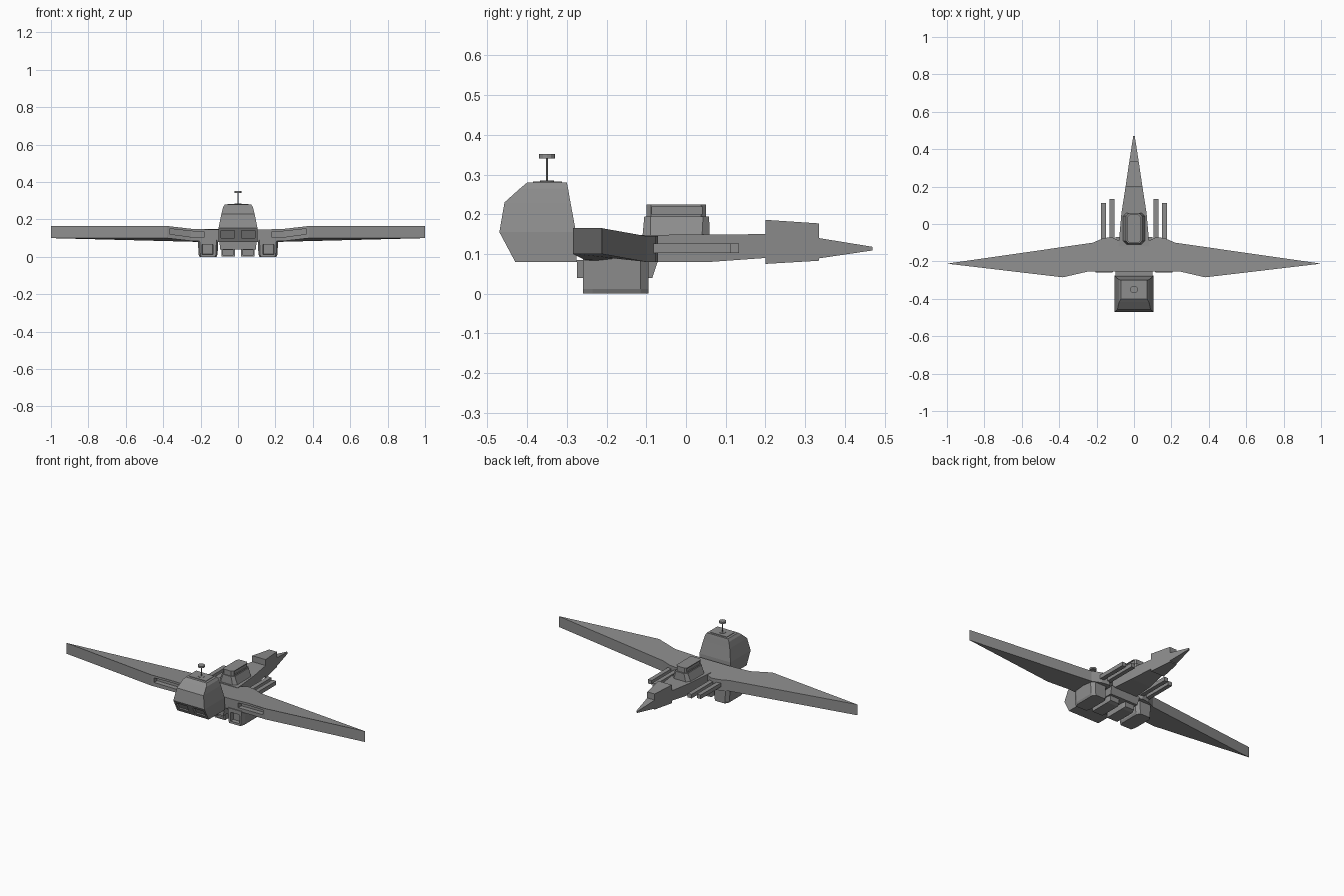
import bpy, bmesh, math

cube = bpy.data.objects.get("Cube")
if cube:
    bpy.data.objects.remove(cube, do_unlink=True)

grey = bpy.data.materials.new("hull grey")
grey.use_nodes = True
colour = (0.27, 0.27, 0.27, 1)
grey.diffuse_color = colour
grey.node_tree.nodes["Principled BSDF"].inputs["Base Color"].default_value = colour


def loft(name, rings):
    """Skin a stack of matching rings and cap both ends."""
    bm = bmesh.new()
    loops = [[bm.verts.new(p) for p in ring] for ring in rings]
    n = len(loops[0])
    for a, b in zip(loops, loops[1:]):
        for i in range(n):
            j = (i + 1) % n
            bm.faces.new((a[i], a[j], b[j], b[i]))
    bm.faces.new(loops[0])
    bm.faces.new(loops[-1])
    bmesh.ops.recalc_face_normals(bm, faces=bm.faces)
    mesh = bpy.data.meshes.new(name)
    bm.to_mesh(mesh)
    bm.free()
    ob = bpy.data.objects.new(name, mesh)
    bpy.context.collection.objects.link(ob)
    mesh.materials.append(grey)
    return ob


def z_loft(name, sections, cx=0):
    """Sections: height, half width, front y, back y."""
    return loft(name, [[(cx - h, a, z), (cx + h, a, z), (cx + h, b, z), (cx - h, b, z)]
                       for z, h, a, b in sections])


def y_loft(name, sections, cx=0):
    """Sections: y, half width, bottom z, top z."""
    return loft(name, [[(cx - h, y, a), (cx + h, y, a), (cx + h, y, b), (cx - h, y, b)]
                       for y, h, a, b in sections])


def cut(target, cutter):
    cutter.hide_render = True
    cutter.hide_viewport = True
    cutter.display_type = 'WIRE'
    mod = target.modifiers.new("recess", 'BOOLEAN')
    mod.operation = 'DIFFERENCE'
    mod.solver = 'EXACT'
    mod.object = cutter
    # bake the recess into the mesh, then drop the cutter
    bpy.context.view_layer.update()
    graph = bpy.context.evaluated_depsgraph_get()
    mesh = bpy.data.meshes.new_from_object(target.evaluated_get(graph))
    target.modifiers.clear()
    target.data = mesh
    bpy.data.objects.remove(cutter, do_unlink=True)


def cylinder(name, radius, z0, z1, y, sides):
    ring = [(radius * math.cos(t), y + radius * math.sin(t))
            for t in (2 * math.pi * i / sides for i in range(sides))]
    return loft(name, [[(a, b, z) for a, b in ring] for z in (z0, z1)])


# Wing: right half outline mirrored, with the outer panels raised
half = [(0.25, -0.255, 0.085), (0.38, -0.285, 0.1), (1, -0.212, 0.1),
        (0.22, -0.1, 0.08), (0.165, -0.076, 0.08), (0.12, -0.07, 0.08), (0.08, -0.09, 0.08)]
half.insert(0, (0.11, -0.255, 0.08))
outline = half + [(-x, y, z) for x, y, z in reversed(half)]
wing = loft("wing", [[(x, y, z + t) for x, y, z in outline] for t in (0, 0.065)])

# Intake slots in the wing's leading edge
for s in (1, -1):
    slot = [(0.18, -0.255, 0.105, 0.134), (0.25, -0.255, 0.106, 0.137), (0.365, -0.282, 0.122, 0.15)]
    cut(wing, loft("slot_cutter", [[(s * x, y - 0.02, a), (s * x, y + 0.03, a),
                                    (s * x, y + 0.03, b), (s * x, y - 0.02, b)]
                                   for x, y, a, b in slot]))

# Bridge block
bridge = z_loft("bridge", [(0.08, 0.105, -0.43, -0.275), (0.155, 0.104, -0.47, -0.277),
                           (0.23, 0.089, -0.457, -0.291), (0.265, 0.08, -0.418, -0.297),
                           (0.28, 0.07, -0.4, -0.3)])
for s in (1, -1):
    cut(bridge, z_loft("window_cutter", [(0.1, 0.036, -0.5, -0.427), (0.14, 0.036, -0.5, -0.448)],
                       cx=s * 0.056))

# Antenna
cylinder("antenna_base", 0.018, 0.28, 0.285, -0.35, 12)
z_loft("roof_plate", [(0.28, 0.055, -0.385, -0.312), (0.283, 0.055, -0.385, -0.312)])
cylinder("antenna_mast", 0.003, 0.28, 0.342, -0.35, 8)
cylinder("antenna_disc", 0.02, 0.341, 0.352, -0.35, 12)

# Rear fuselage, tail block and spike
y_loft("rear_fuselage", [(-0.12, 0.083, 0.08, 0.148), (0.06, 0.067, 0.08, 0.149),
                         (0.2, 0.045, 0.09, 0.15)])
y_loft("tail_block", [(0.2, 0.045, 0.075, 0.186), (0.335, 0.025, 0.083, 0.177)])
y_loft("tail_spike", [(0.335, 0.025, 0.089, 0.14), (0.47, 0.004, 0.109, 0.118)])

# Dorsal housing with a recessed cap
def stretched_octagon(h, y0, y1, z, c):
    return [(-h, y0 + c, z), (-h + c, y0, z), (h - c, y0, z), (h, y0 + c, z),
            (h, y1 - c, z), (h - c, y1, z), (-h + c, y1, z), (-h, y1 - c, z)]

loft("dorsal_housing", [stretched_octagon(0.062, -0.11, 0.06, 0.14, 0.02),
                        stretched_octagon(0.042, -0.105, 0.058, 0.195, 0.015)])
cap = loft("dorsal_cap", [stretched_octagon(0.036, -0.1, 0.05, z, 0.012) for z in (0.19, 0.225)])
for s in (1, -1):
    cut(cap, z_loft("cap_cutter", [(0.2, 0.01, -0.086, 0.042), (0.22, 0.01, -0.086, 0.042)],
                    cx=s * 0.041))

# Belly fairing
z_loft("belly_fairing", [(0.04, 0.095, -0.275, -0.085), (0.085, 0.1, -0.275, -0.07)])

for s, side in ((1, "left"), (-1, "right")):
    # Underslung engine pod with a recessed intake
    pod = loft(side + "_engine_pod", [
        [(s * (0.16 + x * f), y, z) for x, y in
         ((-0.045, -0.26), (0.045, -0.26), (0.055, -0.235), (0.055, -0.115),
          (0.038, -0.095), (-0.038, -0.095), (-0.055, -0.115), (-0.055, -0.235))]
        for z, f in ((0, 0.82), (0.012, 0.92), (0.09, 1))])
    cut(pod, y_loft("intake_cutter", [(-0.3, 0.032, 0.012, 0.068), (-0.235, 0.028, 0.014, 0.066)],
                    cx=s * 0.163))
    # Small inner pod
    inner = y_loft(side + "_inner_pod", [(-0.25, 0.036, 0.003, 0.045), (-0.12, 0.036, 0.003, 0.045),
                                         (-0.1, 0.03, 0.01, 0.045)], cx=s * 0.053)
    cut(inner, y_loft("inner_cutter", [(-0.3, 0.026, 0.01, 0.036), (-0.235, 0.026, 0.01, 0.036)],
                      cx=s * 0.053))
    # Rear-facing beams
    y_loft(side + "_inner_beam", [(-0.1, 0.013, 0.102, 0.126), (0.134, 0.013, 0.102, 0.126)], cx=s * 0.118)
    y_loft(side + "_outer_beam", [(-0.1, 0.013, 0.102, 0.126), (0.112, 0.013, 0.102, 0.126)], cx=s * 0.164)
